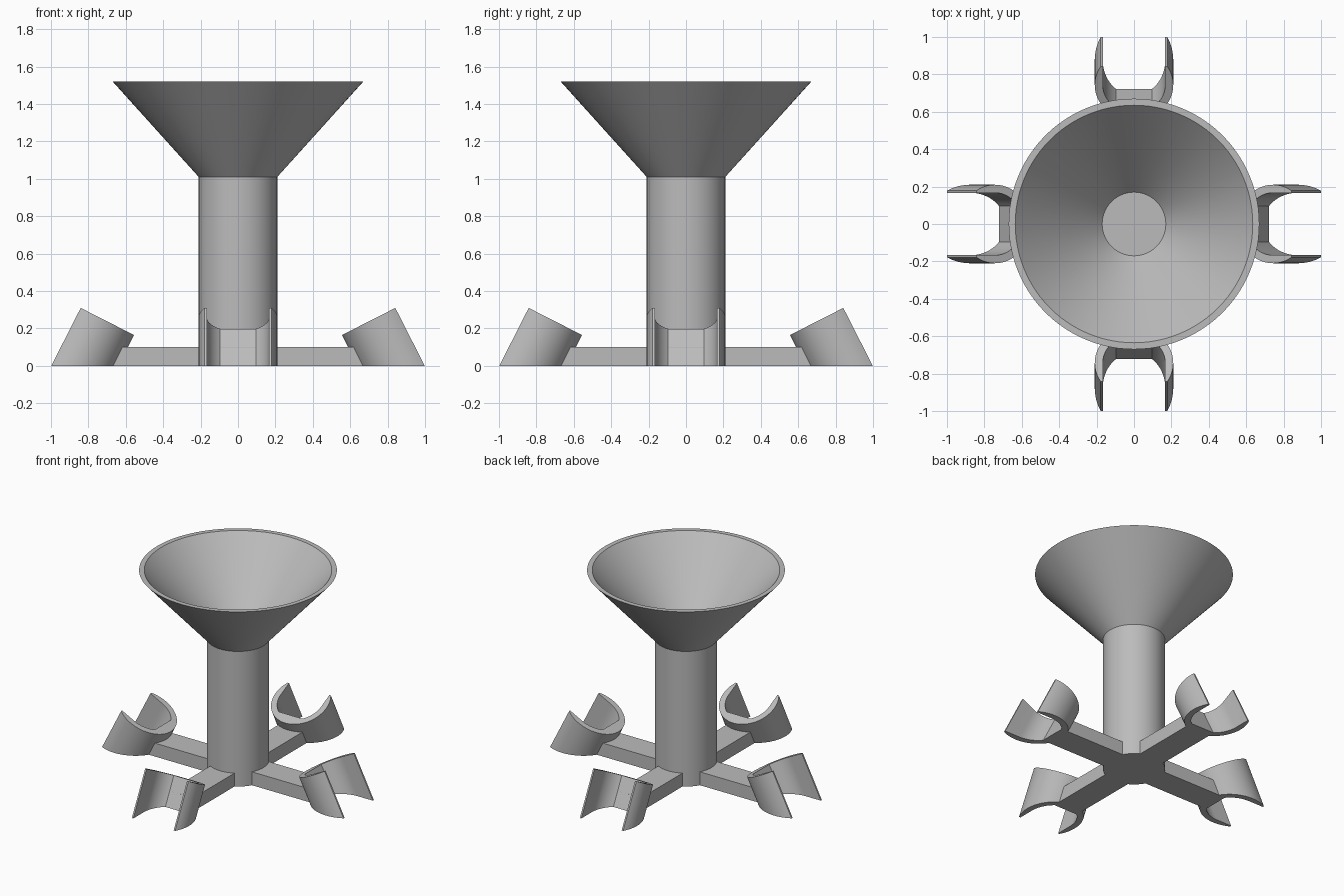
import bpy, bmesh
from math import sin, cos, pi, sqrt, asin, atan2, radians
from mathutils import Vector, Matrix

cube = bpy.data.objects.get("Cube")
if cube:
    bpy.data.objects.remove(cube, do_unlink=True)

grey = bpy.data.materials.new("plain grey")
grey.use_nodes = True
COLOUR = (0.5, 0.5, 0.5, 1)
grey.diffuse_color = COLOUR
grey.node_tree.nodes["Principled BSDF"].inputs["Base Color"].default_value = COLOUR


def finish(name, bm, smooth=True):
    """Turn a bmesh into a named grey object."""
    bmesh.ops.remove_doubles(bm, verts=bm.verts, dist=1e-5)
    bmesh.ops.recalc_face_normals(bm, faces=bm.faces)
    mesh = bpy.data.meshes.new(name)
    bm.to_mesh(mesh)
    bm.free()
    mesh.materials.append(grey)
    obj = bpy.data.objects.new(name, mesh)
    bpy.context.collection.objects.link(obj)
    if smooth:
        bpy.ops.object.select_all(action='DESELECT')
        obj.select_set(True)
        bpy.context.view_layer.objects.active = obj
        bpy.ops.object.shade_smooth_by_angle(angle=radians(30))
    return obj


def revolve(name, profile, steps=96):
    """Spin an (r, z) profile around the z axis."""
    bm = bmesh.new()
    verts = [bm.verts.new((r, 0, z)) for r, z in profile]
    edges = [bm.edges.new(pair) for pair in zip(verts, verts[1:])]
    bmesh.ops.spin(bm, geom=verts + edges, cent=(0, 0, 0), axis=(0, 0, 1),
                   angle=2 * pi, steps=steps)
    return finish(name, bm)


# Column and hollow funnel in one turned body
OUTER, INNER = 0.21, 0.17
revolve("column_and_funnel", [(0, 0), (OUTER, 0), (OUTER, 1.01), (0.67, 1.52),
                              (0.635, 1.52), (INNER, 1.01), (0, 1.01)])

# Clip cross-section: round outside, U-shaped inside with a flat back
TIP, FLAT = 0.11, 0.137
AXIS = Vector((-0.453, 0, 0.891))
ACROSS = Vector((0.891, 0, 0.453))
CENTRE = Vector((0.743, 0, 0.26))


def arc(radius, start, end, steps):
    return [(radius * cos(start + (end - start) * i / steps),
             radius * sin(start + (end - start) * i / steps))
            for i in range(steps + 1)]


def clip_profile():
    tip_angle = atan2(sqrt(OUTER ** 2 - TIP ** 2), TIP)
    bore = 0.167
    flat_angle = pi - asin(sqrt(bore ** 2 - FLAT ** 2) / bore)
    outside = arc(OUTER, tip_angle, pi, 24)
    inside = [(TIP, bore)] + arc(bore, pi / 2, flat_angle, 12)
    inside.append((-FLAT, 0))
    return outside, inside


def clip(name, turn):
    """Leaning clip, squared at the rim and cut level at the ground."""
    outside, inside = clip_profile()
    bm = bmesh.new()
    for side in (1, -1):
        loop = outside + inside[::-1]
        top = [CENTRE + ACROSS * u + Vector((0, side * v, 0)) for u, v in loop]
        low = [p - AXIS * (p.z / AXIS.z) for p in top]
        tops = [bm.verts.new(p) for p in top]
        lows = [bm.verts.new(p) for p in low]
        bm.faces.new(tops)
        bm.faces.new(lows)
        mid = len(outside) - 1
        for i in range(len(loop)):
            if i != mid:  # leave the shared middle plane open
                j = (i + 1) % len(loop)
                bm.faces.new((tops[i], tops[j], lows[j], lows[i]))
    bmesh.ops.transform(bm, matrix=turn, verts=bm.verts)
    return finish(name, bm)


def arm(name, turn, length=0.671, width=0.2, height=0.1):
    """Flat bar from the column to the clip."""
    bm = bmesh.new()
    bmesh.ops.create_cube(bm, size=1)
    bmesh.ops.scale(bm, vec=(length, width, height), verts=bm.verts)
    bmesh.ops.translate(bm, vec=(length / 2, 0, height / 2), verts=bm.verts)
    bmesh.ops.transform(bm, matrix=turn, verts=bm.verts)
    return finish(name, bm, smooth=False)


# Four arms with clips around the column
for k, place in enumerate(("left", "back", "right", "front")):
    turn = Matrix.Rotation(k * pi / 2, 4, 'Z')
    arm(place + "_arm", turn)
    clip(place + "_clip", turn)
